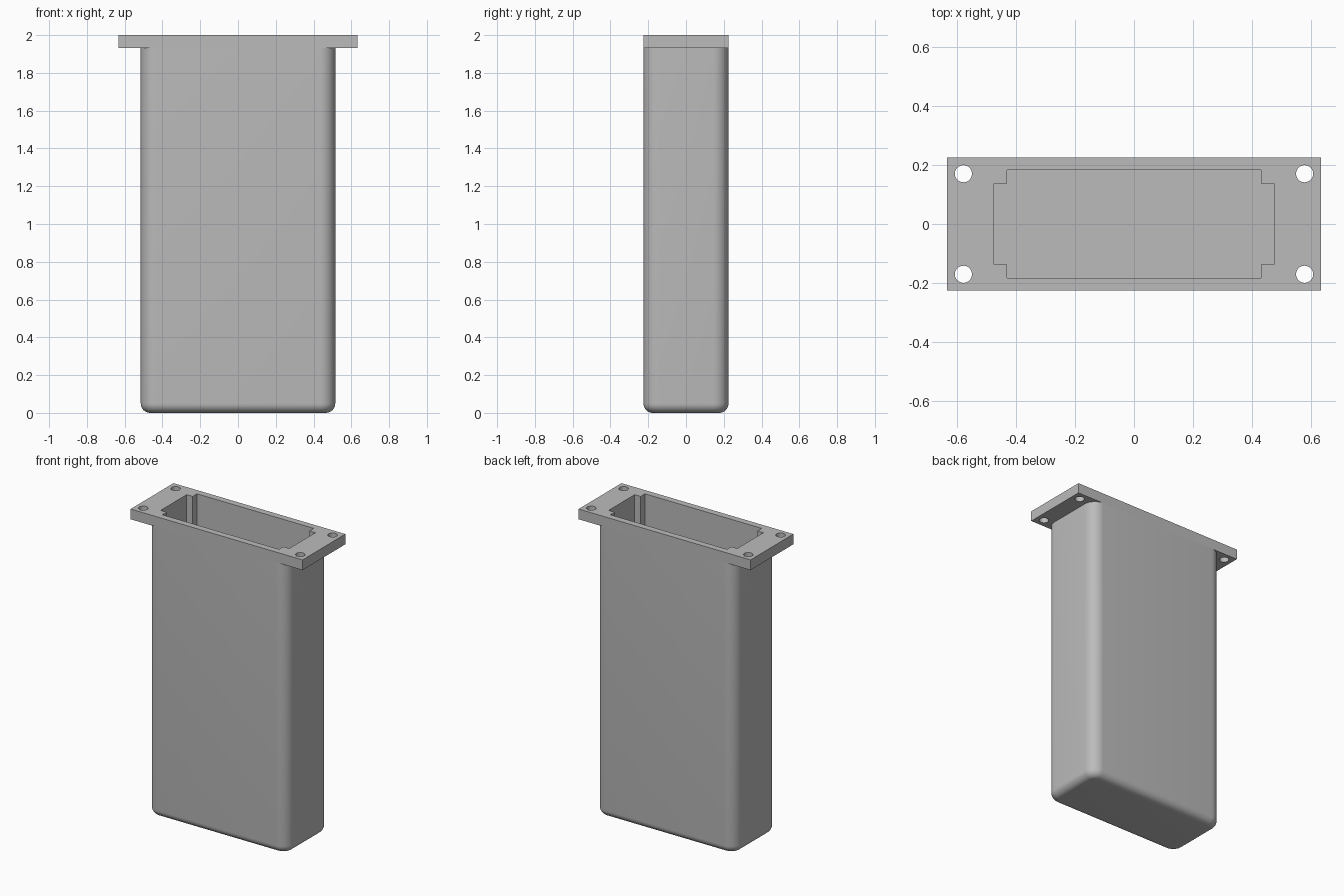
import bpy, bmesh
from math import sin, cos, pi

if "Cube" in bpy.data.objects:
    bpy.data.objects.remove(bpy.data.objects["Cube"])

HALF_X, HALF_Y = 0.515, 0.225
CORNER, FILLET = 0.08, 0.05
FLANGE_X, FLANGE_Z, TOP = 0.632, 1.932, 2.0
FLOOR = 0.045

grey = bpy.data.materials.new("light grey")
grey.use_nodes = True
grey.diffuse_color = (0.5, 0.5, 0.5, 1)
grey.node_tree.nodes["Principled BSDF"].inputs["Base Color"].default_value = (0.5, 0.5, 0.5, 1)


def rounded_outline(radius, steps=10):
    """Rounded rectangle with fixed corner centres."""
    cx, cy = HALF_X - CORNER, HALF_Y - CORNER
    points = []
    for quarter, (sx, sy) in enumerate([(1, 1), (-1, 1), (-1, -1), (1, -1)]):
        for i in range(steps + 1):
            a = (quarter + i / steps) * pi / 2
            points.append((sx * cx + radius * cos(a), sy * cy + radius * sin(a)))
    return points


def loft(name, sections):
    """Closed solid through (outline, z) sections, bottom to top."""
    bm = bmesh.new()
    rings = [[bm.verts.new((x, y, z)) for x, y in outline] for outline, z in sections]
    for low, high in zip(rings, rings[1:]):
        for i in range(len(low)):
            j = (i + 1) % len(low)
            bm.faces.new((low[i], low[j], high[j], high[i]))
    bm.faces.new(rings[0][::-1])
    bm.faces.new(rings[-1])
    bmesh.ops.recalc_face_normals(bm, faces=bm.faces)
    mesh = bpy.data.meshes.new(name)
    bm.to_mesh(mesh)
    bm.free()
    mesh.materials.append(grey)
    obj = bpy.data.objects.new(name, mesh)
    bpy.context.collection.objects.link(obj)
    return obj


def cut(obj, cutter):
    bpy.context.view_layer.objects.active = obj
    mod = obj.modifiers.new("cut", 'BOOLEAN')
    mod.operation, mod.solver, mod.object = 'DIFFERENCE', 'EXACT', cutter
    bpy.ops.object.modifier_apply(modifier=mod.name)


# Case body with rounded corners and a filleted base
sections = []
for i in range(9):
    a = i / 8 * pi / 2
    sections.append((rounded_outline(CORNER - FILLET * (1 - sin(a))), FILLET * (1 - cos(a))))
sections.append((rounded_outline(CORNER), FLANGE_Z))
body = loft("case_body", sections)

# Mounting flange
flange = loft("mounting_flange", [
    ([(-FLANGE_X, -HALF_Y), (FLANGE_X, -HALF_Y), (FLANGE_X, HALF_Y), (-FLANGE_X, HALF_Y)], z)
    for z in (FLANGE_Z, TOP)])

# Cavity with stepped corners
outer_x, inner_x, outer_y, inner_y = 0.473, 0.429, 0.182, 0.137
quarter = [(outer_x, inner_y), (inner_x, inner_y), (inner_x, outer_y)]
cavity_outline = (quarter + [(-x, y) for x, y in quarter[::-1]]
                  + [(-x, -y) for x, y in quarter] + [(x, -y) for x, y in quarter[::-1]])
cavity = loft("cavity_cutter", [(cavity_outline, FLOOR), (cavity_outline, TOP + 0.1)])
cut(body, cavity)
cut(flange, cavity)
cutters = [cavity]

# Screw holes in the flange corners
for sx in (-1, 1):
    for sy in (-1, 1):
        circle = [(sx * 0.577 + 0.029 * cos(i * pi / 16), sy * 0.17 + 0.029 * sin(i * pi / 16))
                  for i in range(32)]
        hole = loft("hole_cutter", [(circle, FLANGE_Z - 0.1), (circle, TOP + 0.1)])
        cut(flange, hole)
        cutters.append(hole)

for cutter in cutters:
    bpy.data.objects.remove(cutter)

# Smooth the fillets, keep the hard edges
for obj in (body, flange):
    bpy.ops.object.select_all(action='DESELECT')
    obj.select_set(True)
    bpy.context.view_layer.objects.active = obj
    bpy.ops.object.shade_smooth_by_angle(angle=pi / 6)
